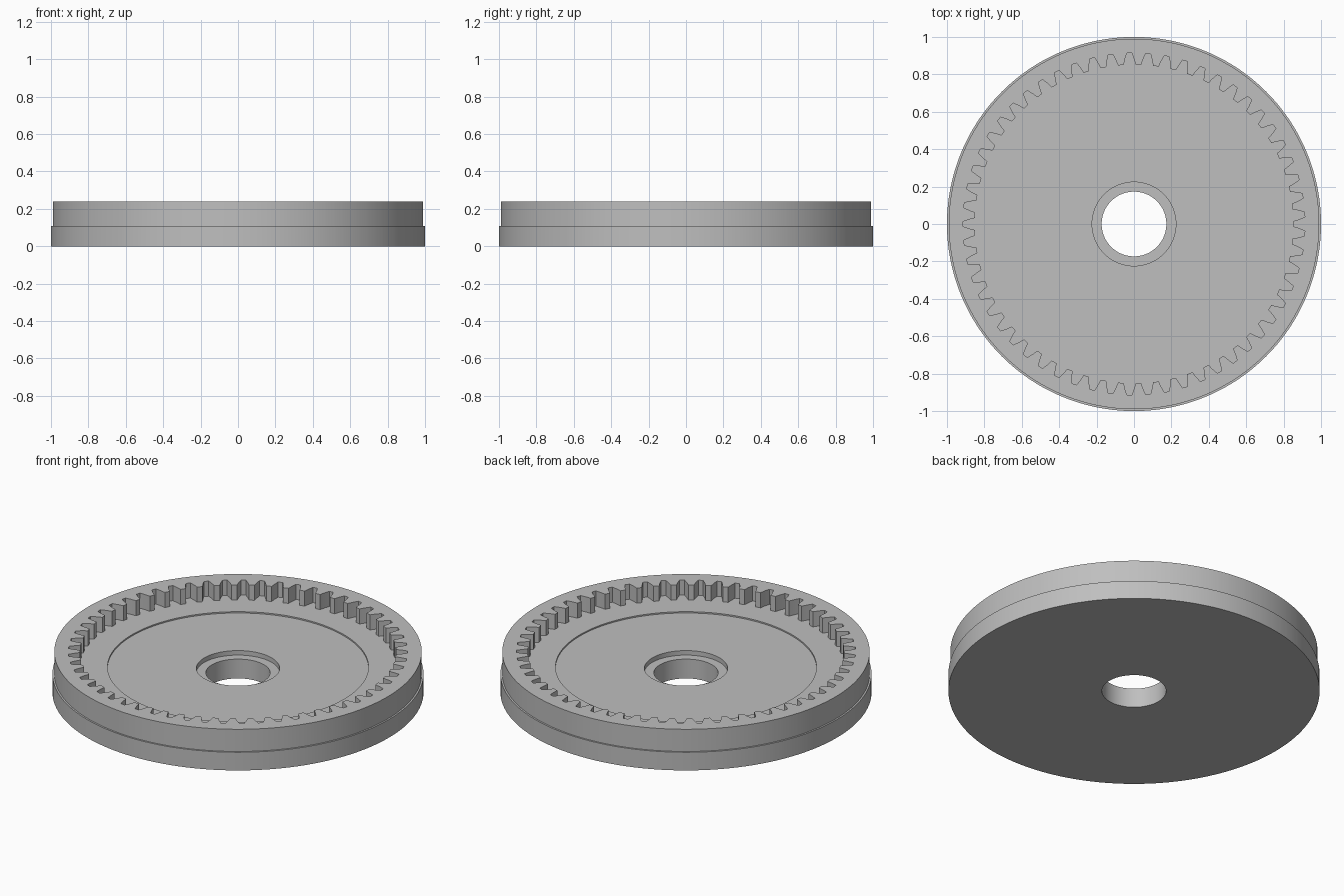
import bpy
import bmesh
from math import cos, sin, tau, pi

cube = bpy.data.objects.get("Cube")
if cube:
    bpy.data.objects.remove(cube, do_unlink=True)

TEETH = 57
ROOT, MID, TIP = 0.914, 0.882, 0.852
BORE, SEAT, RECESS = 0.173, 0.224, 0.703
FLOOR, TOP = 0.15, 0.24

# One tooth gap: (fraction of the pitch, radius)
GAP = [(-0.34, TIP), (-0.25, MID), (-0.13, ROOT),
       (0.13, ROOT), (0.25, MID), (0.34, TIP), (0.5, TIP)]

# Cross-section from the bore outwards and back; None follows the teeth
SECTION = [
    (BORE, 0), (1.0, 0), (1.0, 0.108), (0.99, 0.108), (0.99, TOP),
    (None, TOP), (None, FLOOR),
    (RECESS, FLOOR), (RECESS, FLOOR - 0.008),
    (SEAT, FLOOR - 0.008), (SEAT, 0.115), (BORE, 0.115),
]


def make_material(name, value):
    mat = bpy.data.materials.new(name)
    mat.use_nodes = True
    colour = (value, value, value, 1)
    mat.diffuse_color = colour
    mat.node_tree.nodes["Principled BSDF"].inputs["Base Color"].default_value = colour
    return mat


def make_loop(bm, radius, z):
    loop = []
    for tooth in range(TEETH):
        for offset, tooth_radius in GAP:
            a = pi + (tooth + offset) * tau / TEETH
            r = tooth_radius if radius is None else radius
            loop.append(bm.verts.new((r * cos(a), r * sin(a), z)))
    return loop


# Internal ring gear with floor, recess and stepped bore
bm = bmesh.new()
loops = [make_loop(bm, r, z) for r, z in SECTION]
for i, lower in enumerate(loops):
    upper = loops[(i + 1) % len(loops)]
    count = len(lower)
    for j in range(count):
        k = (j + 1) % count
        bm.faces.new((lower[j], lower[k], upper[k], upper[j]))
bmesh.ops.recalc_face_normals(bm, faces=bm.faces)
mesh = bpy.data.meshes.new("ring_gear")
bm.to_mesh(mesh)
bm.free()

gear = bpy.data.objects.new("ring_gear", mesh)
bpy.context.collection.objects.link(gear)
mesh.materials.append(make_material("plain_grey", 0.52))

# Smooth round walls, sharp rims and teeth
bpy.ops.object.select_all(action="DESELECT")
gear.select_set(True)
bpy.context.view_layer.objects.active = gear
bpy.ops.object.shade_smooth_by_angle(angle=0.2)
